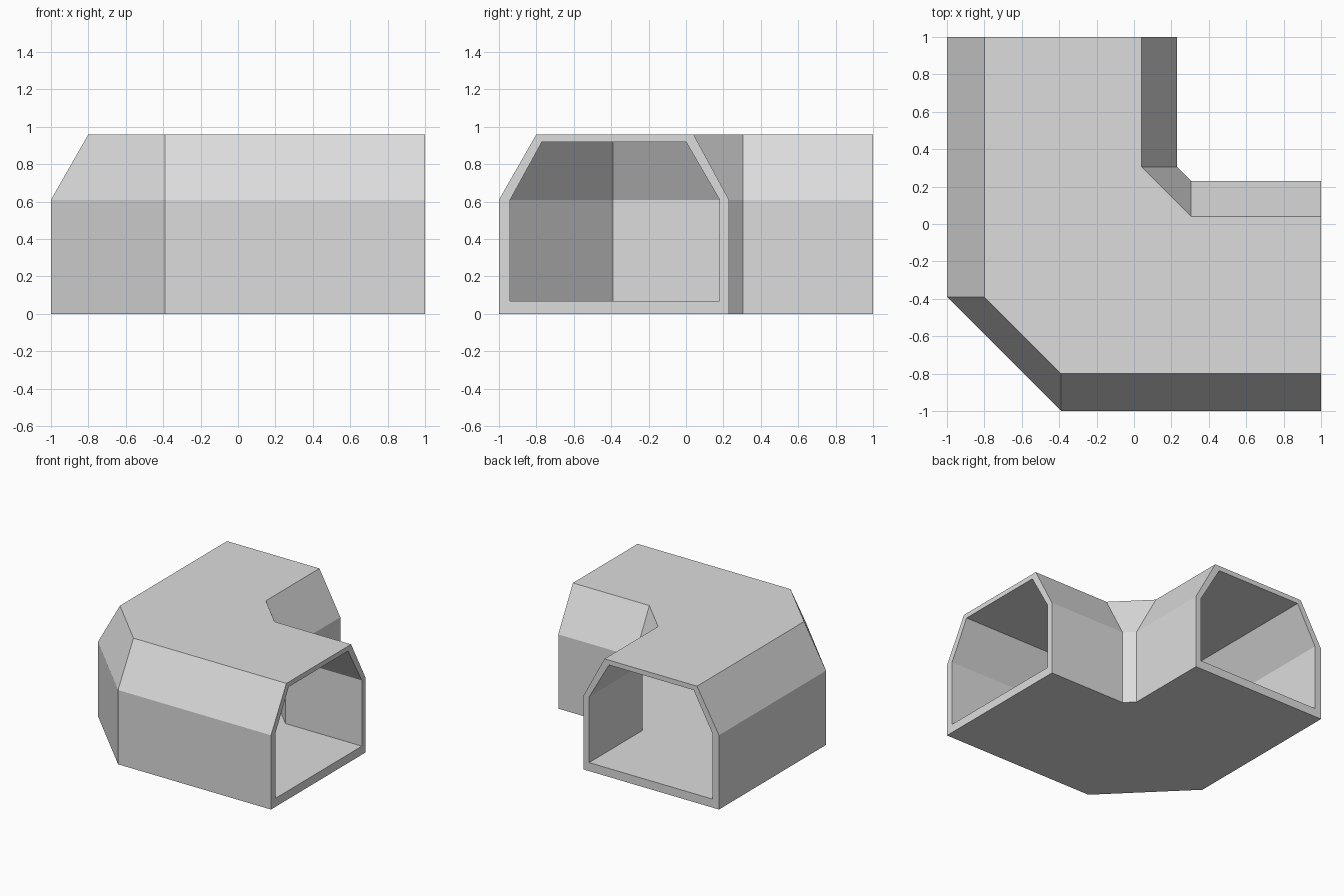
import bpy, bmesh

if "Cube" in bpy.data.objects:
    bpy.data.objects.remove(bpy.data.objects["Cube"])

# Cross-section points: (offset across the passage, height), outer and inner shell
OUTER = [(-1.0, 0.0), (-1.0, 0.61), (-0.80, 0.96), (0.04, 0.96), (0.23, 0.61), (0.23, 0.0)]
INNER = [(-0.94, 0.07), (-0.94, 0.61), (-0.77, 0.92), (0.0, 0.92), (0.18, 0.61), (0.18, 0.07)]
BEND_OUT, BEND_IN = -0.39, 0.305   # where the outer and inner walls start to turn


def stations(profile):
    """Rings from the right opening, around the chamfered bend, to the back opening."""
    bend = [BEND_OUT if a < -0.5 else BEND_IN for a, _ in profile]
    right = [(1.0, a, z) for a, z in profile]
    turn = [(b, a, z) for b, (a, z) in zip(bend, profile)]
    mirrored = [[(y, x, z) for x, y, z in ring] for ring in (turn, right)]
    return [right, turn] + mirrored


def skin(bm, profile):
    rings = [[bm.verts.new(p) for p in ring] for ring in stations(profile)]
    n = len(profile)
    for a, b in zip(rings, rings[1:]):
        for i in range(n):
            j = (i + 1) % n
            bm.faces.new((a[i], a[j], b[j], b[i]))
    return rings


bm = bmesh.new()
outer = skin(bm, OUTER)
inner = skin(bm, INNER)
# Rims joining both shells at the two openings
for k in (0, -1):
    for i in range(len(OUTER)):
        j = (i + 1) % len(OUTER)
        bm.faces.new((outer[k][i], outer[k][j], inner[k][j], inner[k][i]))
bmesh.ops.recalc_face_normals(bm, faces=bm.faces)

mesh = bpy.data.meshes.new("corner_passage")
bm.to_mesh(mesh)
bm.free()
passage = bpy.data.objects.new("corner_passage", mesh)
bpy.context.collection.objects.link(passage)

grey = bpy.data.materials.new("light grey")
grey.diffuse_color = (0.72, 0.72, 0.72, 1)
grey.use_nodes = True
grey.node_tree.nodes["Principled BSDF"].inputs["Base Color"].default_value = grey.diffuse_color
mesh.materials.append(grey)
